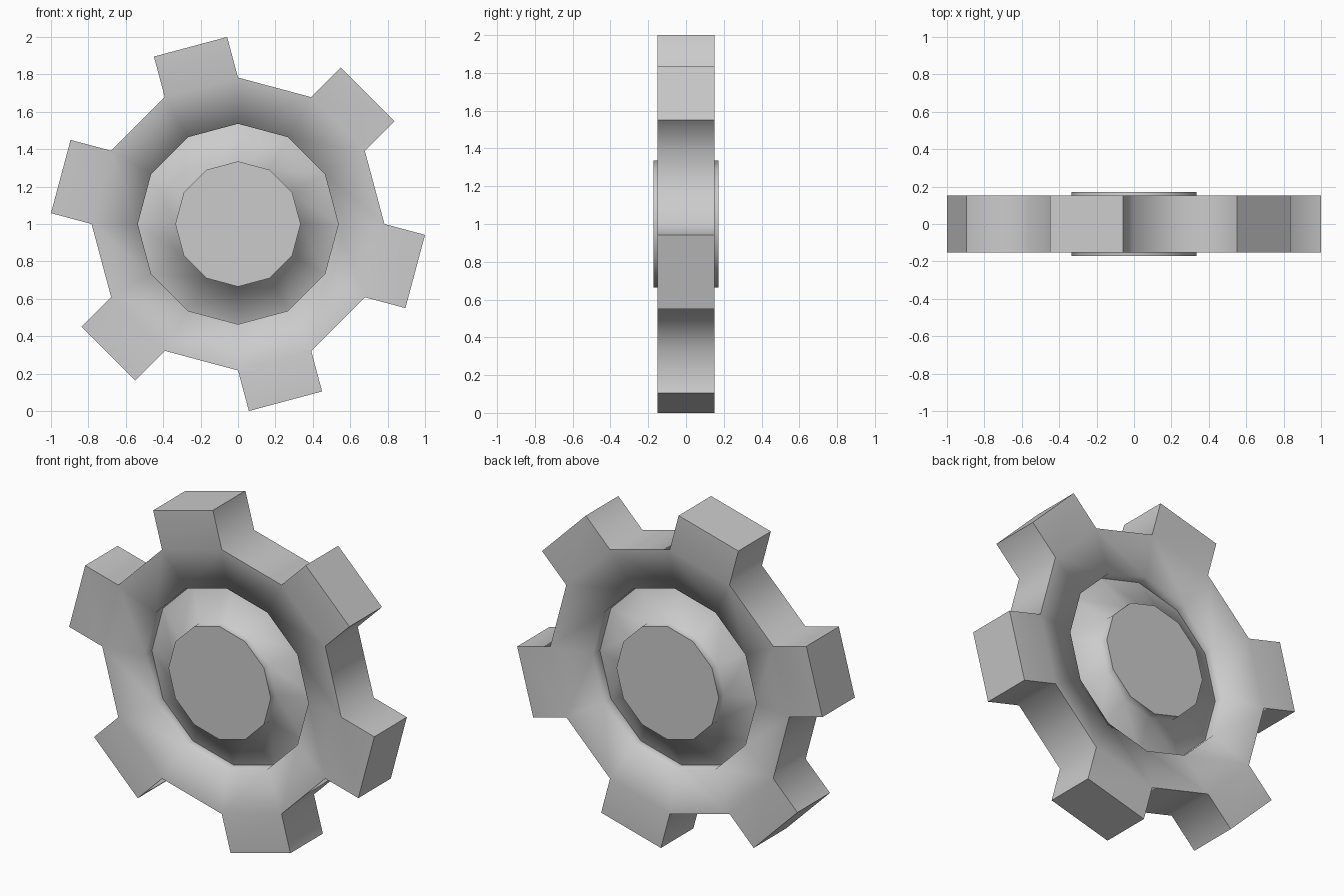
import bpy, bmesh
from math import cos, sin, pi, radians
from mathutils import Vector

if "Cube" in bpy.data.objects:
    bpy.data.objects.remove(bpy.data.objects["Cube"])

SIDES = 12
R_BODY, R_HOLE, R_HUB = 0.783, 0.536, 0.335
Y_RIM, Y_LIP, Y_FLOOR, Y_BASE, Y_HUB = 0.152, 0.107, 0.04, 0.12, 0.172
TOOTH = 0.2246

bm = bmesh.new()


def ring(r, y):
    return [bm.verts.new((r * cos(2 * pi * i / SIDES), y, 1 + r * sin(2 * pi * i / SIDES)))
            for i in range(SIDES)]


def bridge(a, b):
    return [bm.faces.new((a[i], a[(i + 1) % SIDES], b[(i + 1) % SIDES], b[i]))
            for i in range(SIDES)]


# Both side discs: dished face, recessed sloping groove, raised hub
profile = [(R_BODY, Y_RIM), (R_HOLE, Y_LIP), (R_HOLE, Y_FLOOR),
           (R_HUB, Y_BASE), (R_HUB, Y_HUB)]
rims = []
for s in (-1, 1):
    rings = [ring(r, s * y) for r, y in profile]
    for a, b in zip(rings, rings[1:]):
        bridge(a, b)
    bm.faces.new(rings[-1])
    rims.append(rings[0])

# Outer rim with a tooth on every second side
rim_faces = bridge(*rims)
teeth = bmesh.ops.extrude_discrete_faces(bm, faces=rim_faces[1::2])["faces"]
for f in teeth:
    d = f.calc_center_median() - Vector((0, 0, 1))
    bmesh.ops.translate(bm, verts=f.verts[:], vec=d.normalized() * TOOTH)

# Shading: smooth, with hard edges at the sharpest corners and the groove bottom
bmesh.ops.recalc_face_normals(bm, faces=bm.faces[:])
for f in bm.faces:
    f.smooth = True
for e in bm.edges:
    e.smooth = e.calc_face_angle(0) < radians(82)

mesh = bpy.data.meshes.new("gear_wheel")
bm.to_mesh(mesh)
bm.free()
bpy.context.collection.objects.link(bpy.data.objects.new("gear_wheel", mesh))
